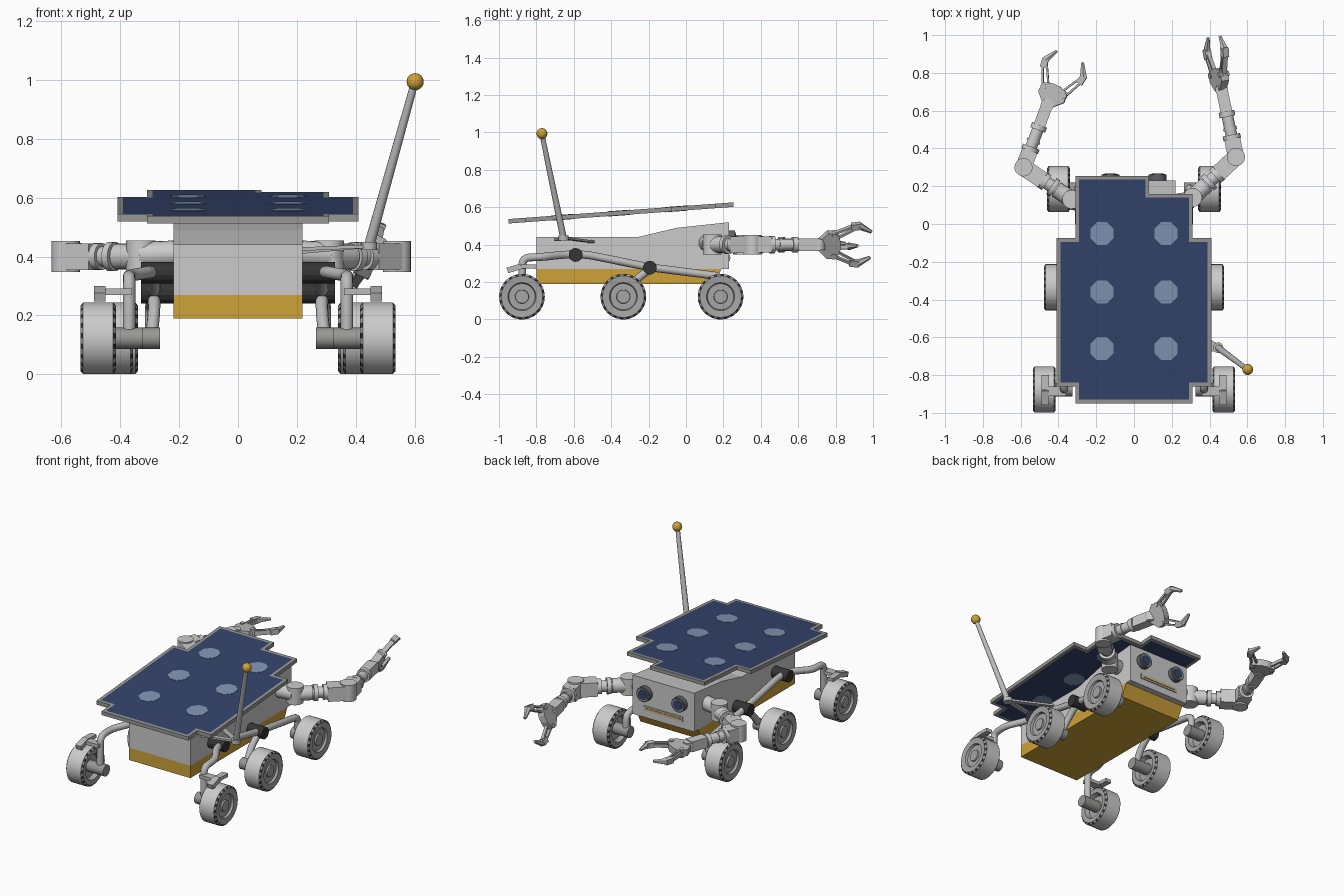
import bpy, bmesh, math
from mathutils import Vector as V, Matrix

if "Cube" in bpy.data.objects:
    bpy.data.objects.remove(bpy.data.objects["Cube"])


def mat(name, r, g, b):
    m = bpy.data.materials.new(name)
    m.diffuse_color = (r, g, b, 1)
    m.use_nodes = True
    m.node_tree.nodes["Principled BSDF"].inputs["Base Color"].default_value = m.diffuse_color
    return m


LIGHT = mat("light_grey", .60, .60, .60)
METAL = mat("metal_grey", .50, .50, .50)
FRAME = mat("frame_grey", .31, .31, .30)
WHEEL = mat("wheel_grey", .38, .38, .38)
DARK = mat("dark_grey", .035, .035, .037)
GOLD = mat("gold", .62, .36, .04)
NAVY = mat("navy", .034, .057, .15)
SPOT = mat("pale_blue", .22, .30, .45)
RING = mat("ring_grey", .11, .12, .13)


def finish(name, bm, *mats, smooth=True):
    bmesh.ops.recalc_face_normals(bm, faces=bm.faces)
    me = bpy.data.meshes.new(name)
    bm.to_mesh(me)
    bm.free()
    for m in mats:
        me.materials.append(m)
    ob = bpy.data.objects.new(name, me)
    bpy.context.collection.objects.link(ob)
    if smooth:
        bpy.ops.object.select_all(action='DESELECT')
        ob.select_set(True)
        bpy.context.view_layer.objects.active = ob
        bpy.ops.object.shade_smooth_by_angle(angle=math.radians(35))
    return ob


def cyl(bm, a, b, r1, r2=None, n=20):
    a, b = V(a), V(b)
    d = b - a
    M = Matrix.Translation((a + b) / 2) @ d.to_track_quat('Z', 'Y').to_matrix().to_4x4()
    bmesh.ops.create_cone(bm, cap_ends=True, segments=n, radius1=r1,
                          radius2=r1 if r2 is None else r2, depth=d.length, matrix=M)


def bar(bm, a, b, w, h, side):
    """Box from a to b, w wide along side, h thick across it."""
    a, b = V(a), V(b)
    d = (b - a).normalized()
    u = V(side)
    u = (u - d * u.dot(d)).normalized()
    n = d.cross(u)
    M = Matrix((d * (b - a).length, u * w, n * h)).transposed().to_4x4()
    bmesh.ops.create_cube(bm, size=1, matrix=Matrix.Translation((a + b) / 2) @ M)


def prism(bm, pts, vec):
    f = bm.faces.new([bm.verts.new(p) for p in pts])
    r = bmesh.ops.extrude_face_region(bm, geom=[f])
    bmesh.ops.translate(bm, vec=vec, verts=[e for e in r['geom'] if isinstance(e, bmesh.types.BMVert)])


def tube(name, pts, r, m):
    """Bent pipe with rounded corners."""
    pts = [V(p) for p in pts]
    path = [pts[0]]
    for p, q, s in zip(pts, pts[1:], pts[2:]):
        a = q + (p - q).normalized() * min(.04, (p - q).length * .45)
        b = q + (s - q).normalized() * min(.04, (s - q).length * .45)
        path += [a * (1 - t)**2 + q * 2 * t * (1 - t) + b * t * t for t in (0, .25, .5, .75, 1)]
    path.append(pts[-1])
    cu = bpy.data.curves.new(name, 'CURVE')
    cu.dimensions = '3D'
    cu.bevel_depth, cu.bevel_resolution, cu.use_fill_caps = r, 4, True
    sp = cu.splines.new('POLY')
    sp.points.add(len(path) - 1)
    for k, p in zip(sp.points, path):
        k.co = (*p, 1)
    cu.materials.append(m)
    ob = bpy.data.objects.new(name, cu)
    bpy.context.collection.objects.link(ob)
    bpy.ops.object.select_all(action='DESELECT')
    ob.select_set(True)
    bpy.context.view_layer.objects.active = ob
    bpy.ops.object.convert(target='MESH')
    bpy.ops.object.shade_smooth_by_angle(angle=math.radians(45))


# Body: side profiles extruded across x
for name, prof, m in (
        ("body", [(-.8, .27), (.23, .27), (.23, .52), (-.05, .49), (-.26, .44), (-.8, .44)], LIGHT),
        ("body_base", [(-.8, .19), (.15, .19), (.19, .27), (-.8, .27)], GOLD)):
    bm = bmesh.new()
    prism(bm, [(-.22, y, z) for y, z in prof], (.44, 0, 0))
    finish(name, bm, m, smooth=False)

# Face: camera eyes and mouth slot
for s in (-1, 1):
    x = s * .125
    for name, y0, y1, r, m in (("eye_ring", .22, .262, .047, RING), ("eye_rim", .255, .265, .038, FRAME),
                               ("eye_lens", .255, .268, .031, NAVY)):
        bm = bmesh.new()
        cyl(bm, (x, y0, .43), (x, y1, .43), r, n=24)
        finish(name, bm, m)
for name, w, h, y, m in (("mouth_frame", .28, .032, .236, METAL), ("mouth_slot", .25, .010, .239, GOLD)):
    bm = bmesh.new()
    bar(bm, (-w / 2, y - .004, .33), (w / 2, y - .004, .33), .008, h, (0, 1, 0))
    finish(name, bm, m, smooth=False)

# Solar panel: stepped outline, inset blue cells on both faces, tilted up to the nose
SLOPE = .074


def pz(y):
    return .513 + SLOPE * (y + .95)


outline = [(-.31, .255), (.08, .255), (.08, .16), (.31, .16), (.31, -.075), (.41, -.075), (.41, -.86),
           (.31, -.86), (.31, -.95), (-.31, -.95), (-.31, -.86), (-.41, -.86), (-.41, -.075), (-.31, -.075)]
bm = bmesh.new()
prism(bm, [(x, y, pz(y)) for x, y in outline], (0, 0, .024))
bmesh.ops.recalc_face_normals(bm, faces=bm.faces)
for f in [f for f in bm.faces if abs(f.normal.z) > .9]:
    bmesh.ops.inset_individual(bm, faces=[f], thickness=.028, depth=0)
    f.material_index = 1
finish("solar_panel", bm, FRAME, NAVY, smooth=False)
bm = bmesh.new()
for x in (-.17, .17):
    for y in (-.05, -.36, -.66):
        for dz in (-.002, .022):
            ring = [(x + .066 * math.cos(math.pi * (k + .5) / 4), y + .066 * math.sin(math.pi * (k + .5) / 4))
                    for k in range(8)]
            prism(bm, [(a, b, pz(b) + dz) for a, b in ring], (0, 0, .004))
finish("solar_cell_spots", bm, SPOT, smooth=False)

# Wheels: lathed profile, dark cleats alternating on the tread edges
PROFILE = [(.052, 0), (.052, .035), (.042, .037), (.042, .070), (.056, .075), (.06, .111), (.051, .122),
           (-.051, .122), (-.06, .111), (-.058, .082), (-.03, .072), (-.03, 0)]


def wheel(name, x, y, s):
    n, bm = 40, bmesh.new()
    rings = [[bm.verts.new((x + s * o, y + r * math.cos(k * math.tau / n), .122 + r * math.sin(k * math.tau / n)))
              for k in range(n)] if r else [bm.verts.new((x + s * o, y, .122))] for o, r in PROFILE]
    for i, (a, b) in enumerate(zip(rings, rings[1:])):
        for k in range(n):
            j = (k + 1) % n
            vs = [a[k % len(a)], a[j % len(a)], b[j % len(b)], b[k % len(b)]]
            f = bm.faces.new(list(dict.fromkeys(vs)))
            f.material_index = 1 if i == 6 else 2 if i in (5, 7) and k % 2 else 0
    finish(name, bm, WHEEL, LIGHT, DARK)


# Suspension, mirrored left and right
for s in (-1, 1):
    side = "right" if s > 0 else "left"
    for place, x, y in (("rear", .475, -.877), ("middle", .417, -.335), ("front", .40, .185)):
        wheel(f"{side}_{place}_wheel", s * x, y, s)
        bm = bmesh.new()
        cyl(bm, (s * (.325 if place == "rear" else .265), y, .122), (s * (x - .02), y, .122), .036)
        finish(f"{side}_{place}_axle", bm, FRAME)
    tube(f"{side}_rear_arm", [(s * .29, -.57, .347), (s * .30, -.65, .347), (s * .37, -.76, .335),
                              (s * .37, -.875, .33), (s * .37, -.877, .12)], .021, METAL)
    tube(f"{side}_rocker_beam", [(s * .285, -.61, .35), (s * .285, -.52, .345), (s * .285, -.19, .278),
                                 (s * .295, .19, .23), (s * .295, .187, .12)], .021, METAL)
    tube(f"{side}_middle_arm", [(s * .285, -.18, .28), (s * .285, -.27, .21), (s * .295, -.335, .12)], .021, METAL)
    for name, y, z in (("rocker_pivot", -.59, .345), ("bogie_pivot", -.193, .277)):
        bm = bmesh.new()
        cyl(bm, (s * .21, y, z), (s * .33, y, z), .037, n=14)
        finish(f"{side}_{name}", bm, DARK, smooth=False)
    # Steering bracket above the rear wheel
    bm = bmesh.new()
    bar(bm, (s * .36, -.885, .28), (s * .46, -.885, .28), .05, .022, (0, 1, 0))
    bar(bm, (s * .47, -.955, .262), (s * .47, -.88, .285), .04, .03, (1, 0, 0))
    bar(bm, (s * .47, -.88, .285), (s * .47, -.80, .282), .04, .022, (1, 0, 0))
    finish(f"{side}_steering_bracket", bm, METAL, smooth=False)

# Antenna with side struts
bm = bmesh.new()
foot = V((.445, -.655, .435))
cyl(bm, foot, (.60, -.77, .99), .018, .013, n=14)
for a in ((.21, -.50, .415), (.21, -.69, .425)):
    bar(bm, a, foot, .03, .012, (0, 1, 0))
cyl(bm, foot - V((0, 0, .012)), foot + V((0, 0, .015)), .028)
finish("antenna_mast", bm, METAL)
bm = bmesh.new()
bmesh.ops.create_uvsphere(bm, u_segments=20, v_segments=12, radius=.029, matrix=Matrix.Translation((.602, -.77, .994)))
finish("antenna_ball", bm, GOLD)


# Arms: chains of cylinders, then a two-fingered gripper lying in the plane of 'across'
def arm(side, shoulder, elbow, wrist, palm, forward, across):
    s = 1 if side == "right" else -1
    S, E, W, P = [V((x, y, .40)) for x, y in (shoulder, elbow, wrist, palm)]
    up = V((0, 0, 1))
    bm = bmesh.new()
    cyl(bm, (s * .2, S.y - .03, .41), (S.x, S.y - .01, .405), .045)
    cyl(bm, S - up * .052, S + up * .055, .05)
    for A, B, parts in ((S, E, ((0, .32, .044, .044), (.3, .62, .034, .034), (.34, .42, .05, .05),
                                (.52, .62, .046, .046))),
                        (E, W, ((.26, .33, .047, .047), (.3, .72, .031, .031), (.40, .44, .036, .036),
                                (.60, .68, .042, .042)))):
        for t0, t1, r0, r1 in parts:
            cyl(bm, A.lerp(B, t0), A.lerp(B, t1), r0, r1)
    bar(bm, S.lerp(E, .6), E, .09, .09, up)
    bar(bm, E, E.lerp(W, .27), .085, .085, up)
    bar(bm, E.lerp(W, .67), W, .066, .062, up)
    cyl(bm, E - up * .053, E + up * .053, .048)
    cyl(bm, W - up * .028, W + up * .028, .034)
    finish(f"{side}_arm", bm, LIGHT)

    d, c = V(forward).normalized(), V(across)
    c = (c - d * c.dot(d)).normalized()
    n = d.cross(c)
    bm = bmesh.new()
    hexa = [(-.07, -.025), (-.02, -.075), (.035, -.07), (.05, -.02), (.05, .02), (.035, .07), (-.02, .075), (-.07, .025)]
    prism(bm, [P + d * a + c * b - n * .022 for a, b in hexa], n * .044)
    for k in (-1, 1):
        def at(a, b):
            return P + d * a + c * (k * b)
        mid, tip = at(.125, .115), at(.215, .075)
        bar(bm, at(.01, .065), mid, .011, .028, c)
        bar(bm, at(.035, .042), at(.13, .095), .010, .022, c)
        bar(bm, at(.105, .105), at(.155, .112), .034, .034, c)
        cyl(bm, at(.145, .112), tip, .021, .009, n=6)
        cyl(bm, at(.015, .06) - n * .028, at(.015, .06) + n * .028, .015, n=12)
    finish(f"{side}_gripper", bm, METAL, smooth=False)


arm("left", (-.33, .13), (-.585, .30), (-.46, .63), (-.43, .69), (.42, .91, 0), (.91, -.42, .08))
arm("right", (.31, .14), (.54, .355), (.465, .71), (.45, .775), (-.12, .99, 0), (.42, .05, .9))
